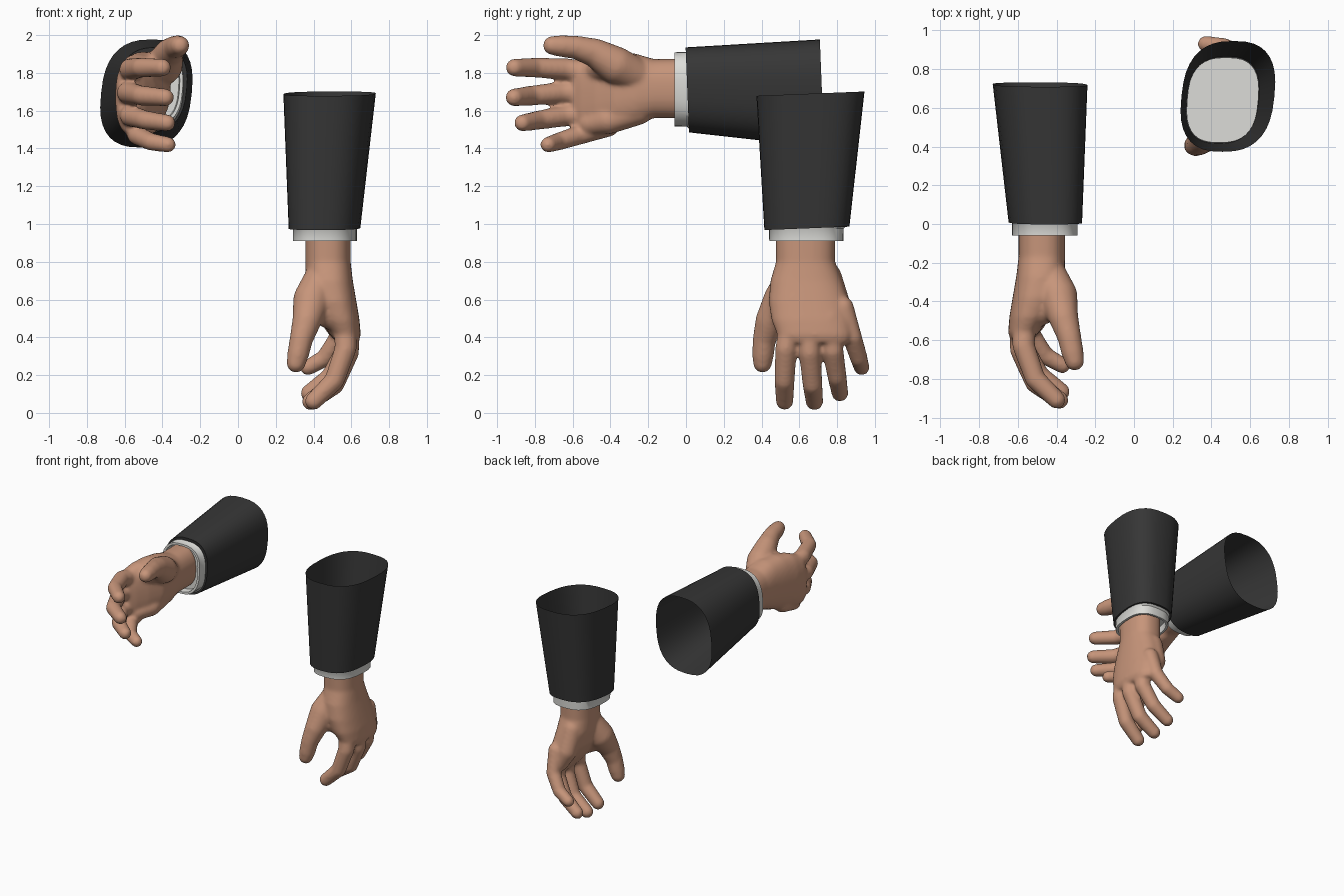
import bpy, bmesh, math
from mathutils import Matrix, Vector

cube = bpy.data.objects.get("Cube")
if cube:
    bpy.data.objects.remove(cube)


def material(name, rgb):
    m = bpy.data.materials.new(name)
    m.use_nodes = True
    m.diffuse_color = (*rgb, 1)
    bsdf = next(n for n in m.node_tree.nodes if n.type == 'BSDF_PRINCIPLED')
    bsdf.inputs["Base Color"].default_value = (*rgb, 1)
    return m


SKIN = material("skin", (0.57, 0.30, 0.195))
CLOTH = material("dark cloth", (0.037, 0.037, 0.037))
LINEN = material("white linen", (0.72, 0.72, 0.69))

# Turns the hanging left arm into the right arm, mirrored and raised forward
RAISE = Matrix(((-1, 0, 0, 0), (0, 0, 1, -0.97), (0, -1, 0, 2.35), (0, 0, 0, 1)))


def loft(bm, rings, power=2.6, shear=0.0, tilt=0.0, caps=(True, True), sides=36):
    """Skin rounded-square rings given as (x, y, z, half width, half depth)."""
    loops = []
    for cx, cy, z, rx, ry in rings:
        loop = []
        for i in range(sides):
            a = math.tau * i / sides
            c, s = math.cos(a), math.sin(a)
            dx = rx * math.copysign(abs(c) ** (2 / power), c)
            dy = ry * math.copysign(abs(s) ** (2 / power), s)
            loop.append(bm.verts.new((cx + dx + shear * dy, cy + dy, z + tilt * dy)))
        loops.append(loop)
    for a, b in zip(loops, loops[1:]):
        for i in range(sides):
            j = (i + 1) % sides
            bm.faces.new((a[i], a[j], b[j], b[i]))
    for use, loop in zip(caps, (loops[0], loops[-1])):
        if use:
            bm.faces.new(loop)


def ball_directions(count=160):
    """Evenly spread unit vectors along a spiral."""
    for i in range(count):
        z = 1 - (2 * i + 1) / count
        r, a = math.sqrt(1 - z * z), i * math.pi * (3 - math.sqrt(5))
        yield Vector((r * math.cos(a), r * math.sin(a), z))


def limb(bm, points):
    """Chain of rounded segments through (x, y, z, radius) points."""
    for pair in zip(points, points[1:]):
        verts = [bm.verts.new(Vector((x, y, z)) + r * d)
                 for x, y, z, r in pair for d in ball_directions()]
        bmesh.ops.convex_hull(bm, input=verts)
    loose = [v for v in bm.verts if not v.link_faces]
    bmesh.ops.delete(bm, geom=loose, context='VERTS')


def add_object(name, bm, mat, raised, organic=False):
    bmesh.ops.recalc_face_normals(bm, faces=bm.faces)
    if raised:
        bm.transform(RAISE)
        bmesh.ops.reverse_faces(bm, faces=bm.faces)
    mesh = bpy.data.meshes.new(name)
    bm.to_mesh(mesh)
    bm.free()
    mesh.materials.append(mat)
    mesh.shade_smooth()
    obj = bpy.data.objects.new(name, mesh)
    bpy.context.collection.objects.link(obj)
    if organic:
        # Fuse the overlapping volumes into one soft skin
        fuse = obj.modifiers.new("fuse", 'REMESH')
        fuse.mode = 'VOXEL'
        fuse.voxel_size = 0.011
        fuse.use_smooth_shade = True
        soften = obj.modifiers.new("soften", 'SMOOTH')
        soften.factor = 0.5
        soften.iterations = 9
    else:
        mesh.set_sharp_from_angle(angle=math.radians(40))


# Finger joints, from knuckle to tip
FINGERS = [
    [(.565, .56, .50, .062), (.570, .530, .34, .058), (.510, .522, .17, .053), (.400, .522, .062, .047)],
    [(.580, .65, .48, .064), (.583, .655, .32, .058), (.510, .670, .15, .053), (.385, .680, .060, .047)],
    [(.575, .76, .50, .062), (.570, .778, .33, .056), (.490, .800, .19, .051), (.375, .815, .104, .045)],
    [(.545, .83, .56, .058), (.535, .880, .40, .052), (.460, .915, .29, .047), (.370, .930, .240, .042)],
]
THUMB = [(.445, .57, .72, .09), (.392, .51, .60, .10), (.365, .445, .49, .077),
         (.335, .415, .39, .062), (.318, .408, .31, .058), (.307, .405, .262, .050)]
WEB = [(.41, .51, .56, .08), (.53, .55, .48, .058)]
HEEL = [(.46, .75, .72, .075), (.475, .80, .56, .075), (.52, .82, .46, .06)]


def build_arm(side, raised):
    # Hand: wrist and palm volume, fingers, thumb, thumb web, heel of the palm
    bm = bmesh.new()
    loft(bm, [(.476, .633, .97, .120, .158), (.476, .633, .80, .120, .156),
              (.483, .637, .70, .125, .190), (.505, .650, .59, .122, .212),
              (.540, .665, .49, .104, .212), (.570, .680, .41, .080, .195),
              (.580, .685, .37, .055, .175)], power=2.4)
    for chain in FINGERS + [THUMB, WEB, HEEL]:
        limb(bm, chain)
    add_object(side + "_hand", bm, SKIN, raised, organic=True)

    # Shirt cuff: closed at the top, recessed around the wrist
    bm = bmesh.new()
    loft(bm, [(.458, .640, 1.0, .184, .220), (.460, .637, .975, .167, .198),
              (.460, .637, .910, .167, .196), (.460, .637, .910, .150, .180),
              (.460, .637, .960, .145, .175)], power=2.7, shear=.08)
    add_object(side + "_cuff", bm, LINEN, raised)

    # Jacket sleeve: open flared tube with a turned-in hem
    bm = bmesh.new()
    loft(bm, [(.485, .659, 1.69, .240, .286), (.458, .640, .977, .186, .225),
              (.459, .638, .980, .166, .197)],
         power=2.6, shear=.1, tilt=.04, caps=(False, False))
    add_object(side + "_sleeve", bm, CLOTH, raised)


build_arm("left", False)
build_arm("right", True)
